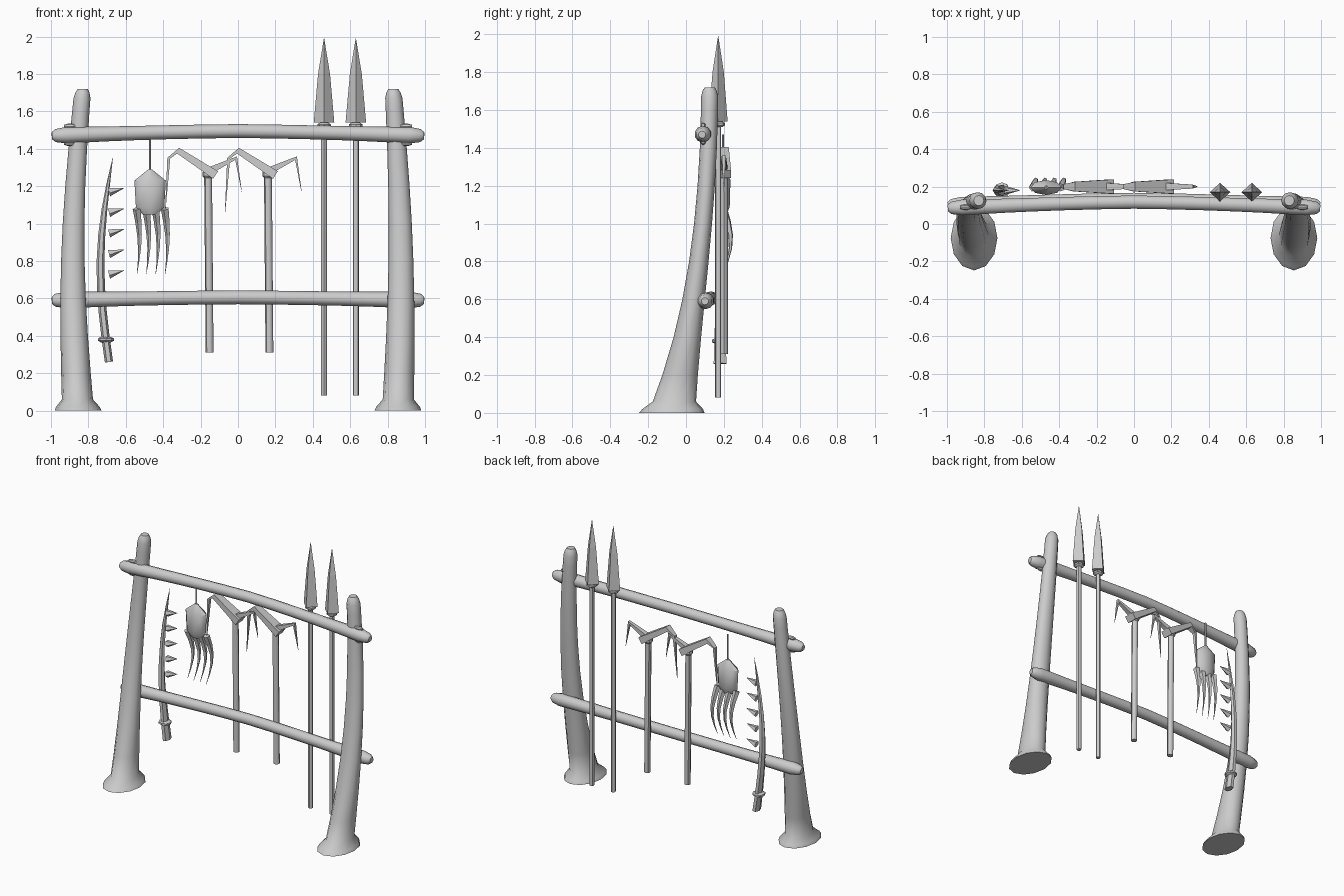
import bpy, bmesh, math
from mathutils import Vector

default_cube = bpy.data.objects.get("Cube")
if default_cube:
    bpy.data.objects.remove(default_cube, do_unlink=True)

colour = (0.6, 0.6, 0.6, 1)
grey = bpy.data.materials.new("plain grey")
grey.use_nodes = True
grey.diffuse_color = colour
grey.node_tree.nodes["Principled BSDF"].inputs["Base Color"].default_value = colour

UP = Vector((0, 0, 1))
BACKWARD = Vector((0, 1, 0))
HANG = 0.18  # depth at which the weapons hang


def loft(name, path, widths, depths=None, sides=8, smooth=False, axis=None, turn=0):
    """Skin a tube along a path, with a width and a depth radius at each point."""
    bm = bmesh.new()
    path = [Vector(point) for point in path]
    loops = []
    for i, (centre, width, depth) in enumerate(zip(path, widths, depths or widths)):
        tangent = axis or (path[min(i + 1, len(path) - 1)] - path[max(i - 1, 0)]).normalized()
        deep = (BACKWARD - tangent * BACKWARD.dot(tangent)).normalized()
        across = deep.cross(tangent)
        angles = [turn + math.tau * k / sides for k in range(sides)]
        loops.append([bm.verts.new(centre + across * width * math.cos(a) + deep * depth * math.sin(a))
                      for a in angles])
    for lower, upper in zip(loops, loops[1:]):
        for k in range(sides):
            bm.faces.new((lower[k - 1], lower[k], upper[k], upper[k - 1]))
    bm.faces.new(loops[0])
    bm.faces.new(loops[-1])
    bmesh.ops.recalc_face_normals(bm, faces=bm.faces)
    mesh = bpy.data.meshes.new(name)
    bm.to_mesh(mesh)
    bm.free()
    mesh.materials.append(grey)
    ob = bpy.data.objects.new(name, mesh)
    bpy.context.collection.objects.link(ob)
    if smooth:
        bpy.ops.object.select_all(action='DESELECT')
        ob.select_set(True)
        bpy.context.view_layer.objects.active = ob
        bpy.ops.object.shade_smooth_by_angle(angle=math.radians(45))


def rod(name, start, end, radius):
    loft(name, [start, end], [radius, radius], smooth=True)


def spindle(name, start, end, radius):
    """Short ring or knot that is narrower at both ends."""
    start, end = Vector(start), Vector(end)
    path = [start.lerp(end, t) for t in (0, 0.3, 0.7, 1)]
    loft(name, path, [radius * 0.6, radius, radius, radius * 0.6])


def spike(name, path, radius, flatness=1, sides=5, turn=0):
    """Tube that narrows evenly from its root to a sharp point."""
    last = len(path) - 1
    widths = [max(radius * (1 - i / last), 0.001) for i in range(last + 1)]
    loft(name, path, widths, [w * flatness for w in widths], sides, turn=turn)


# Leaning, bowed posts with flared feet and rounded tops
def post(name, side, slimming, bend):
    top = 1.72
    path, widths, depths = [], [], []
    for z in [0, 0.02, 0.06] + [i / 5 for i in range(1, 9)] + [top - 0.05, top - 0.02, top]:
        fall = 1 - z / top
        flare = 0.04 * max(0, 1 - z / 0.06) ** 0.5
        crown = min(1, 0.6 + (top - z) * 12)
        x = side * (0.83 + 0.025 * fall + bend * math.sin(math.pi * fall))
        path.append((x, 0.125 - 0.2 * fall ** 2, z))
        widths.append(crown * (0.045 + 0.04 * fall ** slimming + flare))
        depths.append(crown * (0.045 + 0.08 * fall ** 4 + flare * 1.2))
    loft(name, path, widths, depths, 12, True, UP)


post("right_post", -1, 1.3, 0.04)
post("left_post", 1, 1, 0.028)


# Bowed cross beams, thicker and rounded at the ends
def beam(name, height, rise, depth):
    path, radii = [], []
    for k in range(-8, 9):
        x = math.sin(math.pi * k / 16)
        bow = 1 - abs(x) ** 1.4
        path.append((x * 0.995, depth + 0.032 * bow, height + rise * bow))
        radii.append((0.037 + 0.011 * x ** 4) * max(0.4, (1 - x ** 40) ** 0.5))
    loft(name, path, radii, sides=10, smooth=True)


beam("upper_beam", 1.47, 0.025, 0.085)
beam("lower_beam", 0.59, 0.016, 0.1)

# Small lashing knots beside the posts
for side, name in ((-1, "right_knot"), (1, "left_knot")):
    for z in (1.43, 1.52):
        spindle(name, (side * 0.93, 0.09, z), (side * 0.87, 0.09, z), 0.014)

# Two spears
for x in (0.46, 0.63):
    neck = 1.54
    depth = HANG - 0.01
    rod("spear_shaft", (x, depth, 0.08), (x, depth, neck), 0.016)
    spindle("spear_collar", (x, depth, neck - 0.03), (x, depth, neck), 0.036)
    loft("spear_head", [(x, depth, z) for z in (neck, 1.8, 1.99)], [0.055, 0.032, 0.001],
         [0.05, 0.03, 0.001], 4, axis=UP)

# Two picks, each with a long and a short drooping hook
long_hook = ((0.04, -0.01), (-0.16, 0.12), (-0.21, 0.08), (-0.23, -0.22))
short_hook = ((-0.02, 0), (0.15, 0.08), (0.18, -0.1))
for x in (-0.16, 0.16):
    hub = Vector((x, HANG + 0.02, 1.27))
    rod("pick_handle", (x + 0.008, hub.y, 0.31), hub, 0.021)
    spindle("pick_socket", hub - UP * 0.03, hub + UP * 0.02, 0.03)
    for name, offsets, radius, flatness in (("pick_long_hook", long_hook, 0.034, 1.6),
                                            ("pick_short_hook", short_hook, 0.03, 1)):
        spike(name, [hub + Vector((dx, 0, dz)) for dx, dz in offsets], radius, flatness, 4, math.pi / 4)

# Hanging claw: cord, palm and four curved fingers
palm = Vector((-0.47, HANG + 0.015, 1.05))
rod("claw_cord", palm + UP * 0.22, palm + UP * 0.42, 0.006)
loft("claw_palm", [palm + UP * h for h in (0, 0.04, 0.18, 0.24)], [0.04, 0.076, 0.084, 0.01],
     [0.02, 0.036, 0.04, 0.01], smooth=True, axis=UP)
for i in range(4):
    root = palm + Vector((0.05 * i - 0.07, 0, 0.03))
    bends = [(t / 5, math.sin(math.pi * t / 5)) for t in range(6)]
    spike("claw_finger", [root + Vector((0.015 * bend, 0.042 * bend, -0.35 * t)) for t, bend in bends], 0.023)

# Curved blade with guard and a row of separate teeth
def blade_point(t):
    return Vector((0.02 * t - 0.69 - 0.055 * math.sin(math.pi * t), HANG, 0.26 + 1.09 * t))


steps = [i / 8 for i in range(9)]
loft("blade", [blade_point(t) for t in steps], [0.021 * (1 - t ** 4) + 0.001 for t in steps],
     [0.038 * (1 - t) + 0.001 for t in steps], 6)
guard = blade_point(0.11)
spindle("blade_guard", guard - UP * 0.015, guard + UP * 0.015, 0.043)
for i in range(5):
    root = Vector((-0.69, HANG, 0.73 + 0.11 * i))
    spike("blade_tooth", [root, root + Vector((0.08, 0, 0.02))], 0.025)
